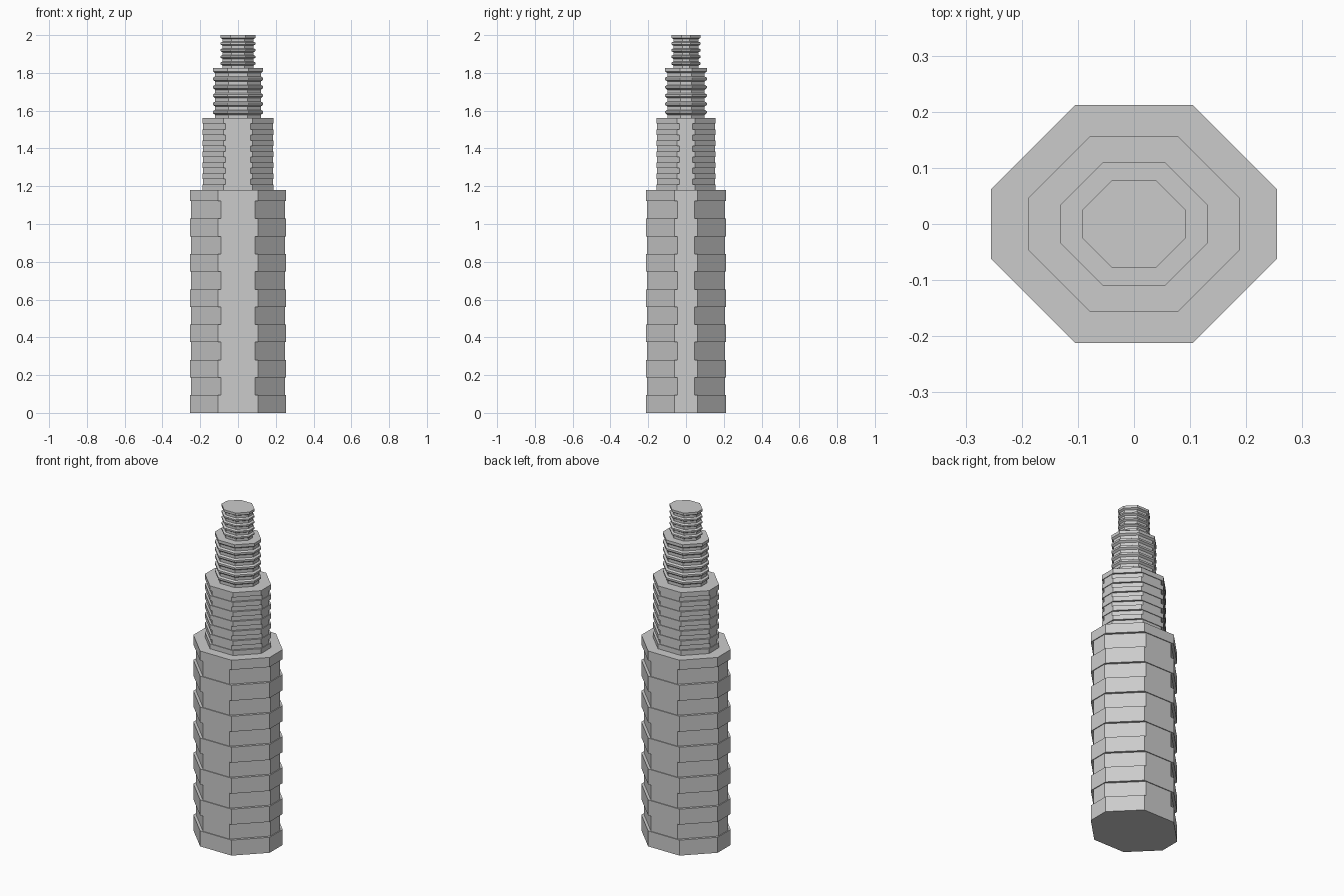
import bpy
import bmesh

if "Cube" in bpy.data.objects:
    bpy.data.objects.remove(bpy.data.objects["Cube"])


def ring(bm, z, hx, hy, c):
    """Chamfered rectangle with half sizes hx, hy and corner cut c."""
    pts = [(hx, -hy + c), (hx, hy - c), (hx - c, hy), (-hx + c, hy),
           (-hx, hy - c), (-hx, -hy + c), (-hx + c, -hy), (hx - c, -hy)]
    return [bm.verts.new((x, y, z)) for x, y in pts]


def loft(name, sections):
    """Closed flat-faced solid through a stack of octagonal sections."""
    bm = bmesh.new()
    rings = [ring(bm, *s) for s in sections]
    for a, b in zip(rings, rings[1:]):
        for i in range(8):
            j = (i + 1) % 8
            bm.faces.new((a[i], a[j], b[j], b[i]))
    bm.faces.new(rings[0][::-1])
    bm.faces.new(rings[-1])
    bmesh.ops.recalc_face_normals(bm, faces=bm.faces)
    mesh = bpy.data.meshes.new(name)
    bm.to_mesh(mesh)
    bm.free()
    obj = bpy.data.objects.new(name, mesh)
    bpy.context.collection.objects.link(obj)


def stepped(name, levels, wide, narrow):
    """Tier of alternating wide and recessed bands with square steps."""
    sections = []
    for i, (z0, z1) in enumerate(zip(levels, levels[1:])):
        size = narrow if i % 2 else wide
        sections += [(z0, *size), (z1, *size)]
    loft(name, sections)


def ribbed(name, z0, z1, count, wide, narrow):
    """Tier of grooves, each topped by a bevelled rib."""
    pitch = (z1 - z0) / count
    sections = []
    for i in range(count):
        z = z0 + i * pitch
        sections += [(z, *narrow), (z + 0.4 * pitch, *narrow),
                     (z + 0.6 * pitch, *wide), (z + 0.85 * pitch, *wide)]
    # flat top rib
    sections.append((z1, *wide))
    loft(name, sections)


# Large base tier
stepped("base_tier", [0.0935 * i for i in range(13)] + [1.18],
        (0.255, 0.212, 0.15), (0.25, 0.207, 0.161))
# Second tier with finer bands
stepped("second_tier", [1.18 + 0.38 * i / 13 for i in range(14)],
        (0.188, 0.157, 0.110), (0.184, 0.153, 0.119))
# Ribbed upper tiers
ribbed("third_tier", 1.56, 1.825, 6, (0.132, 0.11, 0.077), (0.121, 0.099, 0.071))
ribbed("top_tier", 1.825, 2.0, 5, (0.093, 0.078, 0.054), (0.082, 0.067, 0.048))
